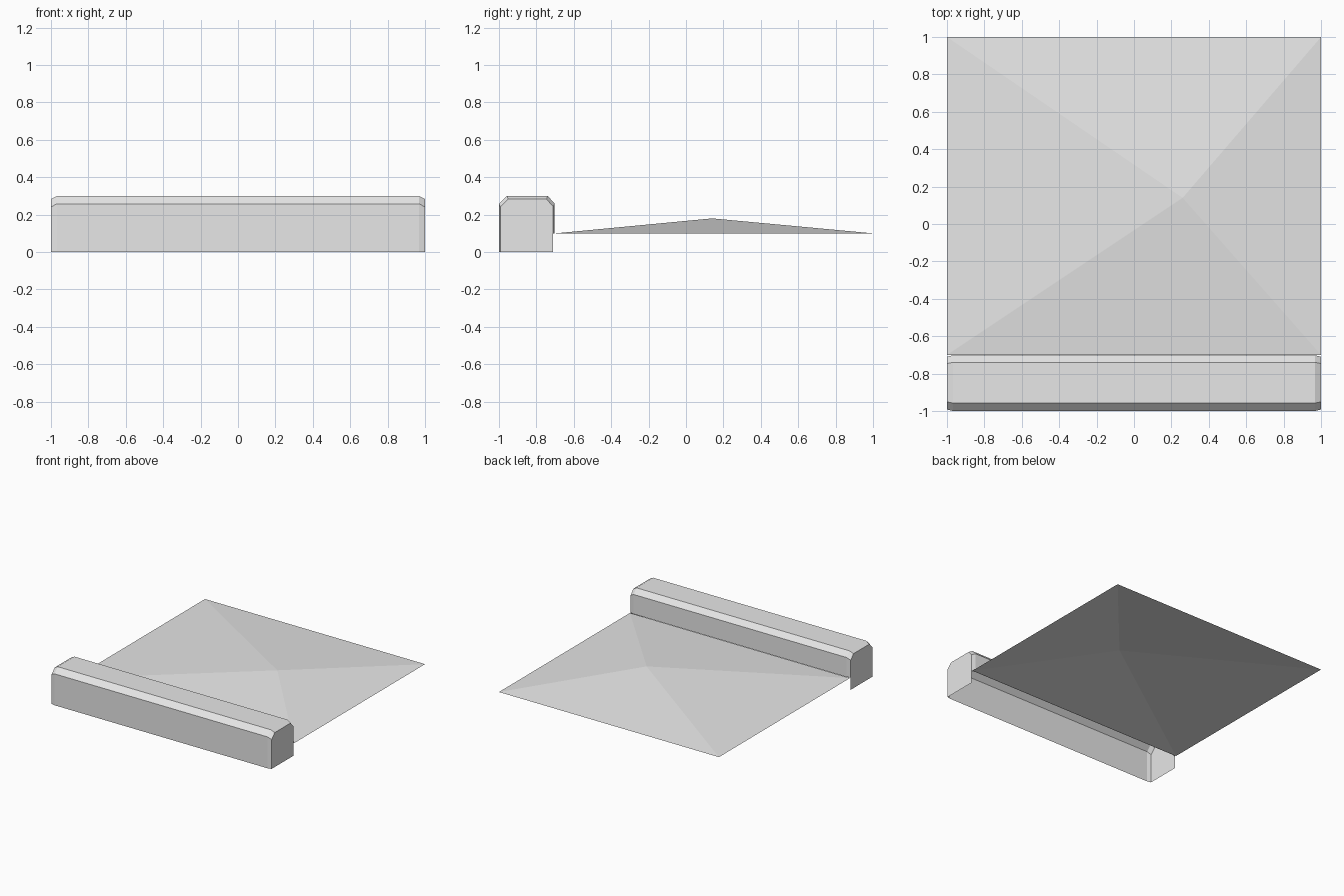
import bpy
import bmesh

cube = bpy.data.objects.get("Cube")
if cube:
    bpy.data.objects.remove(cube, do_unlink=True)

# Single plain grey
grey = bpy.data.materials.new("plain grey")
grey.use_nodes = True
colour = (0.8, 0.8, 0.8, 1.0)
grey.diffuse_color = colour
grey.node_tree.nodes["Principled BSDF"].inputs["Base Color"].default_value = colour


def finish(name, bm):
    mesh = bpy.data.meshes.new(name)
    bm.to_mesh(mesh)
    bm.free()
    mesh.materials.append(grey)
    obj = bpy.data.objects.new(name, mesh)
    bpy.context.collection.objects.link(obj)
    return obj


# Curb: chamfered shell, open underneath, its back wall stopping at the ground
MID_Y, GROUND = -0.85, 0.1
profile = [(-1, 0), (-1, 0.258), (-0.957, 0.3),
           (-0.74, 0.3), (-0.702, 0.26), (-0.702, GROUND)]


def end_point(y, z):
    """Pull a profile point in for the chamfered curb ends."""
    return MID_Y + (y - MID_Y) * 0.945, z - 0.017 if z > GROUND else z


end_profile = [end_point(y, z) for y, z in profile]
bm = bmesh.new()
rings = []
for x, points in ((-1, end_profile), (-0.968, profile),
                  (0.968, profile), (1, end_profile)):
    rings.append([bm.verts.new((x, y, z)) for y, z in points])
for a, b in zip(rings, rings[1:]):
    for i in range(len(profile) - 1):
        bm.faces.new((a[i], b[i], b[i + 1], a[i + 1]))

# End caps reach the floor front and back
for ring, flip in ((rings[0], False), (rings[-1], True)):
    foot = bm.verts.new((ring[-1].co.x, ring[-1].co.y, 0))
    loop = ring + [foot]
    bm.faces.new(loop[::-1] if flip else loop)
bm.normal_update()
finish("curb", bm)

# Ground: square sheet rising to an off-centre peak
bm = bmesh.new()
corners = [bm.verts.new((x, y, GROUND))
           for x, y in ((-1, -0.7), (1, -0.7), (1, 1), (-1, 1))]
peak = bm.verts.new((0.26, 0.14, 0.18))
for i in range(4):
    bm.faces.new((corners[i], corners[(i + 1) % 4], peak))
bm.normal_update()
finish("ground_sheet", bm)
